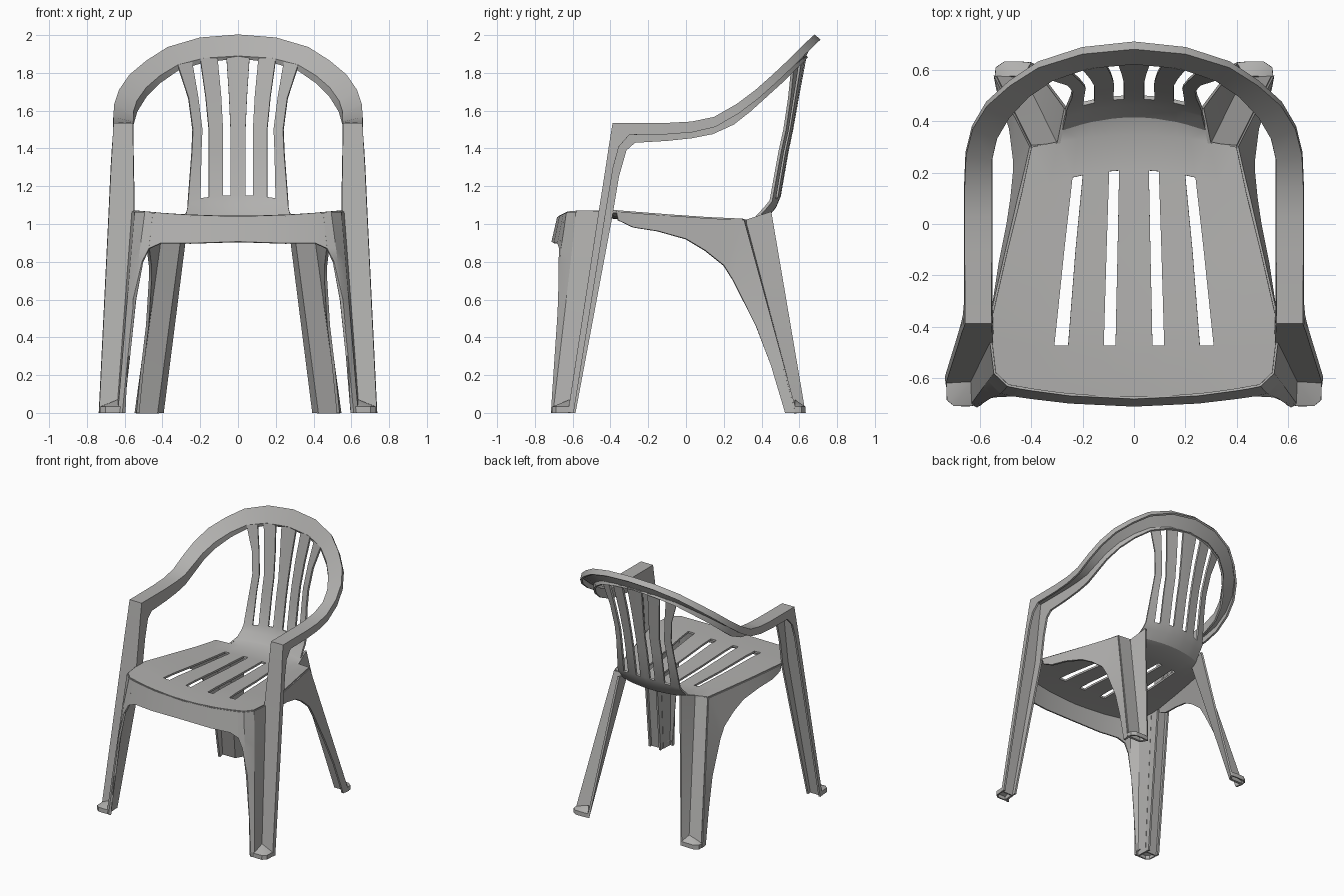
import bpy, bmesh
from mathutils import Vector

plastic = bpy.data.materials.new("warm grey plastic")
plastic.diffuse_color = (0.44, 0.435, 0.425, 1)
THICK = 0.015


def finish(name, verts, faces, thick=THICK):
    """Make a mirrored, thickened sheet object from half-side geometry."""
    bm = bmesh.new()
    vs = [bm.verts.new(v) for v in verts]
    for f in faces:
        bm.faces.new([vs[i] for i in f])
    bmesh.ops.delete(bm, geom=[v for v in bm.verts if not v.link_faces], context='VERTS')
    bmesh.ops.recalc_face_normals(bm, faces=bm.faces)
    me = bpy.data.meshes.new(name)
    bm.to_mesh(me)
    bm.free()
    me.materials.append(plastic)
    ob = bpy.data.objects.new(name, me)
    bpy.context.collection.objects.link(ob)
    bpy.ops.object.select_all(action='DESELECT')
    ob.select_set(True)
    bpy.context.view_layer.objects.active = ob
    mir = ob.modifiers.new("mirror", 'MIRROR')
    mir.use_clip = True
    if thick:
        sol = ob.modifiers.new("thickness", 'SOLIDIFY')
        sol.thickness = thick
        sol.offset = 0
    for m in list(ob.modifiers):
        bpy.ops.object.modifier_apply(modifier=m.name)
    bpy.ops.object.shade_smooth_by_angle(angle=0.5)
    return ob


def sheet(name, rows, skip=lambda r, c: False):
    """Loft a sheet through rows of points, leaving out skipped cells."""
    n = len(rows[0])
    verts = [p for row in rows for p in row]
    faces = [(r * n + c, r * n + c + 1, (r + 1) * n + c + 1, (r + 1) * n + c)
             for r in range(len(rows) - 1) for c in range(n - 1) if not skip(r, c)]
    return finish(name, verts, faces)


def lerp(a, b, t):
    return tuple(Vector(a).lerp(Vector(b), t))


# Seat and back: one sheet; each row is centre y, z, y-curve, z-curve, column x values
profile = [
    (-.675, 1.035, .20, .10, (.075, .125, .265, .32, .40, .49)),
    (-.60, 1.037, .07, .09, (.074, .122, .26, .315, .40, .54)),
    (-.475, 1.037, .02, .09, (.072, .118, .257, .311, .40, .553)),
    (-.37, 1.035, 0, .10, (.07, .115, .249, .30, .39, .555)),
    (-.10, 1.02, 0, .10, (.064, .107, .228, .272, .36, .493)),
    (.21, 1.01, .50, .10, (.058, .097, .20, .24, .33, .44)),
    (.348, 1.005, .30, .10, (.05, .09, .175, .22, .295, .40)),
    (.42, 1.03, .65, 0, (.045, .085, .165, .205, .28, .30)),
    (.47, 1.09, .65, 0, (.042, .08, .157, .20, .267, .29)),
    (.495, 1.15, .65, -.4, (.04, .08, .155, .20, .265, .29)),
    (.535, 1.38, .65, 0, (.04, .08, .155, .195, .245, .29)),
    (.56, 1.50, .65, 0, (.04, .08, .155, .19, .24, .29)),
    (.592, 1.68, .65, -.2, (.048, .09, .172, .212, .262, .29)),
    (.632, 1.893, .65, -.5, (.062, .11, .20, .245, .32, .35)),
]
rows = [[(x, y + (k if r < 4 else -k) * x * x, z + d * x * x) for x in (0,) + xs]
        for r, (y, z, k, d, xs) in enumerate(profile)]


def seat_gap(r, c):
    slot = c in (1, 3) and (2 <= r < 5 or r >= 9)
    return slot or (c == 5 and r >= 6)


sheet("seat_and_back", rows, seat_gap)

# Front apron below the seat edge
top = [(0, -.675, 1.035), (.25, -.663, 1.041), (.40, -.643, 1.051), (.45, -.635, 1.055)]
low = [(0, -.705, .905), (.25, -.693, .897), (.41, -.674, .897), (.47, -.665, .87)]
sheet("front_apron", [top, low])

# Front leg panel: rounded corner running from the seat corner to the foot
head = [(.45, -.635, 1.055), (.49, -.627, 1.059), (.54, -.58, 1.063), (.555, -.457, 1.065)]
neck = [(.47, -.665, .87), (.515, -.655, .87), (.557, -.60, .87), (.57, -.487, .87)]
foot = [(.60, -.70, 0), (.612, -.708, 0), (.63, -.70, 0), (.635, -.62, 0)]
rows = [head, neck]
for z, ax in ((.8, .505), (.6, .548), (.3, .577), (0, .60)):
    row = [lerp(a, b, 1 - z / .87) for a, b in zip(neck, foot)]
    row[0] = (ax, row[0][1], z)
    rows.append(row)
sheet("front_leg_panel", rows)

# Channel-shaped outer leg, arm and back hoop: inner flange, inner, outer, outer flange
rows = [
    [(.635, -.585, 0), (.635, -.62, 0), (.73, -.62, 0), (.73, -.595, 0)],
    [(.555, -.39, 1.04), (.555, -.457, 1.065), (.678, -.457, 1.065), (.678, -.425, 1.06)],
    [(.557, -.355, 1.25), (.558, -.42, 1.30), (.667, -.42, 1.30), (.667, -.385, 1.30)],
    [(.56, -.315, 1.39), (.56, -.402, 1.42), (.66, -.402, 1.42), (.66, -.355, 1.41)],
    [(.56, -.27, 1.43), (.56, -.385, 1.53), (.655, -.385, 1.53), (.655, -.30, 1.472)],
]
hoop = [  # inner edge, outer edge
    ((.56, -.10, 1.53), (.655, -.10, 1.53)),
    ((.56, .03, 1.535), (.655, .03, 1.537)),
    ((.56, .14, 1.548), (.655, .15, 1.562)),
    ((.56, .25, 1.59), (.65, .27, 1.63)),
    ((.54, .335, 1.65), (.625, .37, 1.705)),
    ((.49, .42, 1.72), (.57, .46, 1.785)),
    ((.415, .50, 1.785), (.48, .54, 1.86)),
    ((.32, .565, 1.842), (.37, .61, 1.93)),
    ((.18, .613, 1.878), (.20, .663, 1.98)),
    ((0, .63, 1.89), (0, .682, 1.996)),
]
for i, (a, b) in enumerate(hoop):
    t = i / (len(hoop) - 1)
    rows.append([(a[0], a[1] + .01 * t, a[2] - .09 + .08 * t), a, b,
                 (b[0], b[1] + .024 * t, b[2] - .055 + .03 * t)])
sheet("arm_and_hoop", rows)

# Rear leg corner lines from seat to foot
p1 = ((.40, .30, 1.02), (.54, .58, 0))
p2 = ((.295, .31, 1.02), (.43, .58, 0))
p3 = ((.265, .45, 1.065), (.40, .63, 0))

# Side apron sweeping into the outer face of the rear leg
low = [(.553, -.36, 1.02), (.54, -.28, .982), (.52, -.15, .962), (.49, 0, .92), (.475, .10, .86),
       (.465, .20, .78), (.465, .25, .70), (.48, .37, .46), (.505, .45, .25), (.53, .525, 0)]
top = [(.555, -.37, 1.066), (.535, -.28, 1.058), (.505, -.15, 1.047), (.47, 0, 1.037),
       (.447, .10, 1.03), (.42, .21, 1.024)] + [lerp(*p1, t) for t in (0, .4, .7, 1)]
sheet("side_apron_and_rear_leg", [low, top])
sheet("rear_leg_channel", [[lerp(*p, t) for p in (p1, p2, p3)] for t in (0, .5, 1)])


# Feet: sloped cap over the channel with a short skirt
def foot_cap(name, outline, peak):
    n = len(outline)
    verts = [peak] + [(x, y, .03) for x, y in outline] + [(x, y, 0) for x, y in outline]
    faces = []
    for i in range(1, n):
        faces += [(0, i, i + 1), (i, n + i, n + i + 1, i + 1)]
    finish(name, verts, faces, .01)


foot_cap("front_foot", [(.607, -.70), (.64, -.706), (.70, -.706), (.726, -.685), (.728, -.615)],
         (.637, -.615, .065))
foot_cap("rear_foot", [(.402, .625), (.44, .629), (.505, .629), (.536, .608), (.538, .575)],
         (.432, .575, .065))
